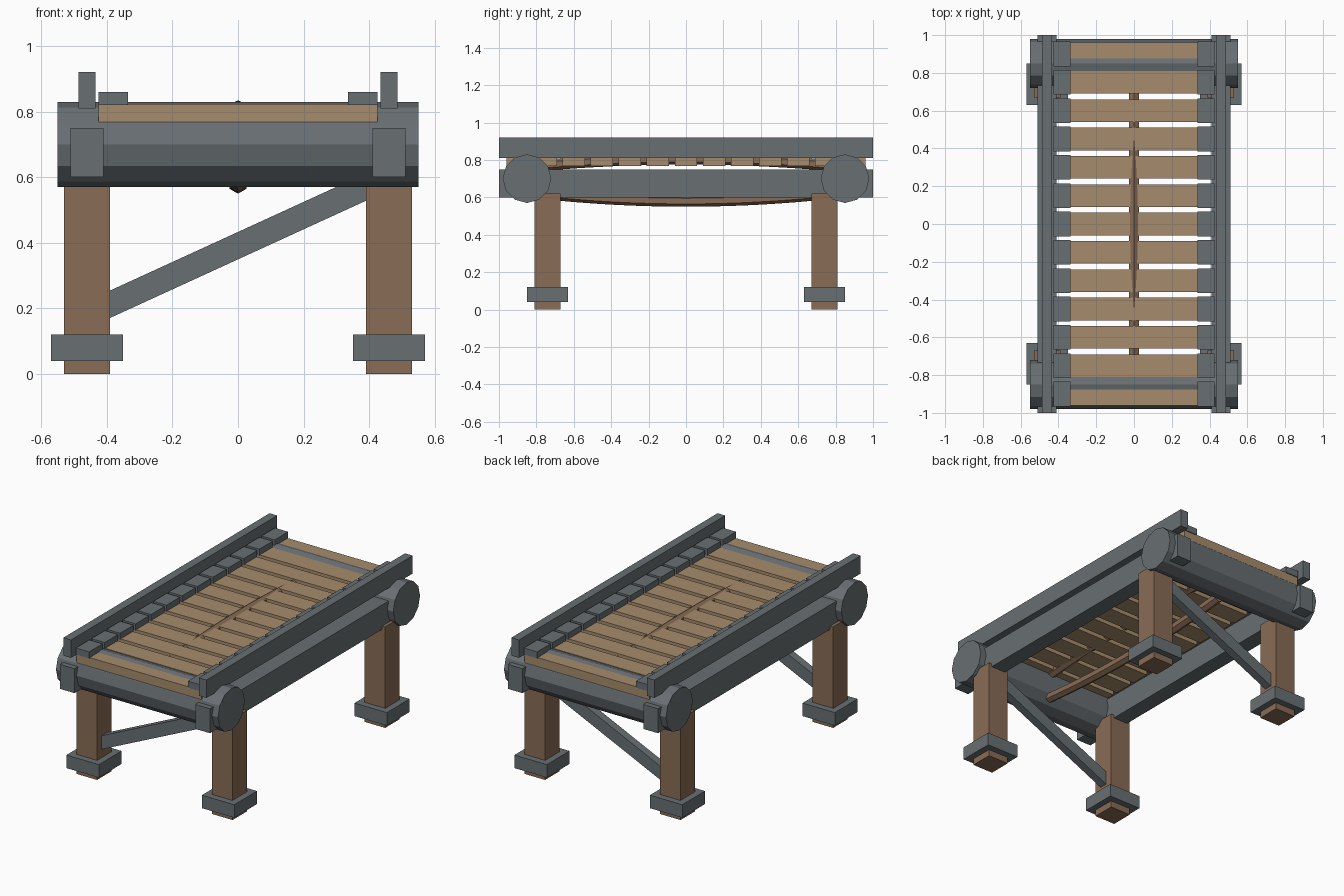
import bpy, math
from mathutils import Vector

if "Cube" in bpy.data.objects:
    bpy.data.objects.remove(bpy.data.objects["Cube"])


def material(name, rgb):
    m = bpy.data.materials.new(name)
    m.diffuse_color = (*rgb, 1)
    m.use_nodes = True
    m.node_tree.nodes["Principled BSDF"].inputs["Base Color"].default_value = m.diffuse_color
    return m


IRON = material("dark_iron", (0.14, 0.16, 0.17))
PLANK = material("plank_wood", (0.38, 0.26, 0.15))
POST = material("post_wood", (0.25, 0.15, 0.09))


def box(name, x, y, z, mat):
    """Box from (min, max) ranges."""
    bpy.ops.mesh.primitive_cube_add(size=1, location=[sum(r) / 2 for r in (x, y, z)])
    o = bpy.context.object
    o.name = name
    o.scale = [r[1] - r[0] for r in (x, y, z)]
    bpy.ops.object.transform_apply(location=False, rotation=False)
    o.data.materials.append(mat)
    return o


def span(c, half):
    return (c - half, c + half)


def bowed_strap(name, z_end, z_mid):
    """Six-sided tube bowing along y."""
    sides, steps, r, length = 6, 16, 0.03, 0.76
    verts, faces = [], []
    for i in range(steps + 1):
        t = -1 + 2 * i / steps
        z = z_mid + (z_end - z_mid) * t * t
        for k in range(sides):
            a = math.tau * k / sides
            verts.append((r * math.sin(a), t * length, z + r * math.cos(a)))
    for i in range(steps):
        for k in range(sides):
            n = (k + 1) % sides
            a, b = i * sides, (i + 1) * sides
            faces.append((a + k, a + n, b + n, b + k))
    faces.append(tuple(reversed(range(sides))))
    faces.append(tuple(range(steps * sides, (steps + 1) * sides)))
    me = bpy.data.meshes.new(name)
    me.from_pydata(verts, [], faces)
    me.materials.append(POST)
    bpy.context.collection.objects.link(bpy.data.objects.new(name, me))


# Side rails and guard rails
for s in (-1, 1):
    box("side_rail", span(s * 0.46, 0.05), (-1, 1), (0.60, 0.75), IRON)
    box("guard_rail", span(s * 0.46, 0.026), (-1, 1), (0.81, 0.92), IRON)

# Legs with iron foot collars
for sx in (-1, 1):
    for sy in (-1, 1):
        x, y = sx * 0.46, sy * 0.74
        box("leg", span(x, 0.07), span(y, 0.07), (0, 0.62), POST)
        box("foot_collar", span(x, 0.11), span(y, 0.11), (0.04, 0.12), IRON)

# End rollers and diagonal braces
for s in (-1, 1):
    bpy.ops.mesh.primitive_cylinder_add(vertices=12, radius=0.13, depth=1.1,
                                        location=(0, s * 0.85, 0.70),
                                        rotation=(0, math.pi / 2, 0))
    roller = bpy.context.object
    roller.name = "roller"
    roller.data.materials.append(IRON)

    a, b = Vector((-0.44, s * 0.74, 0.19)), Vector((0.44, s * 0.74, 0.593))
    mid = (a + b) / 2
    brace = box("diagonal_brace", span(0, (b - a).length / 2),
                span(mid.y, 0.025), span(mid.z, 0.038), IRON)
    brace.rotation_euler.y = -math.atan2(b.z - a.z, b.x - a.x)

# Conveyor slats with cleats on both edges
for i in range(-6, 7):
    y = i * 0.15
    box("slat", (-0.425, 0.425), span(y, 0.06), (0.768, 0.823), PLANK)
    for s in (-1, 1):
        box("cleat", span(s * 0.38, 0.045), span(y, 0.065), (0.82, 0.86), IRON)

# Bowed straps above and below
bowed_strap("upper_strap", 0.772, 0.805)
bowed_strap("lower_strap", 0.62, 0.58)
